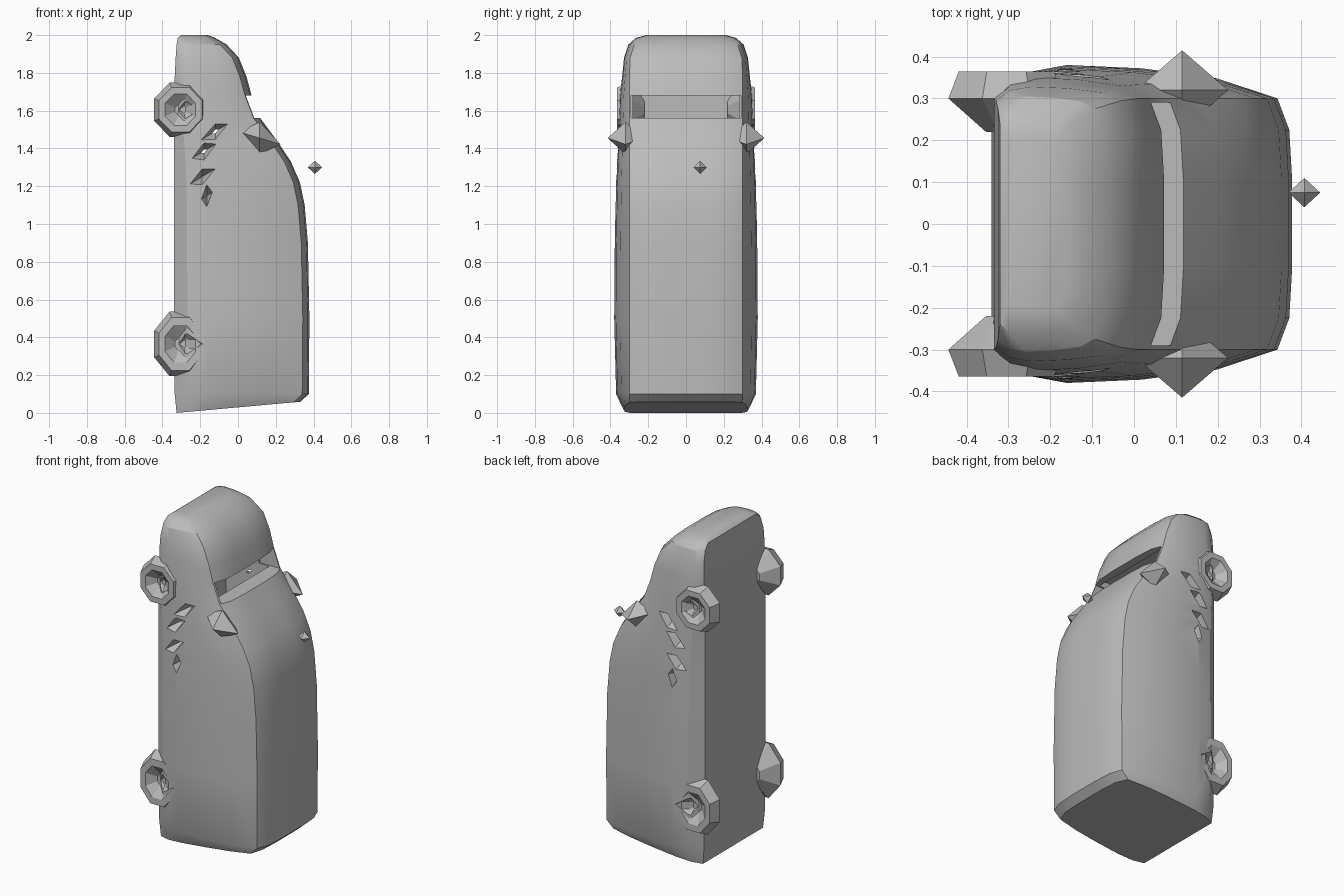
import bpy, bmesh, math
from mathutils import Vector

cube = bpy.data.objects.get("Cube")
if cube:
    bpy.data.objects.remove(cube, do_unlink=True)

grey = bpy.data.materials.new("plain grey")
grey.use_nodes = True
COLOR = (0.5, 0.5, 0.5, 1)
grey.diffuse_color = COLOR
grey.node_tree.nodes["Principled BSDF"].inputs["Base Color"].default_value = COLOR


def finish(name, bm):
    bmesh.ops.recalc_face_normals(bm, faces=bm.faces)
    mesh = bpy.data.meshes.new(name)
    bm.to_mesh(mesh)
    bm.free()
    mesh.materials.append(grey)
    ob = bpy.data.objects.new(name, mesh)
    bpy.context.collection.objects.link(ob)
    return ob


def loft(name, rings):
    """Skin a list of equal-length point rings and cap both ends."""
    bm = bmesh.new()
    rows = [[bm.verts.new(p) for p in ring] for ring in rings]
    n = len(rows[0])
    for a, b in zip(rows, rows[1:]):
        for i in range(n):
            j = (i + 1) % n
            bm.faces.new((a[i], a[j], b[j], b[i]))
    bm.faces.new(rows[0])
    bm.faces.new(rows[-1])
    return finish(name, bm)


def diamond(name, c, r, shear=0.0):
    """Eight-sided gem with radii r; shear slides z along x."""
    bm = bmesh.new()
    c = Vector(c)
    ring = [bm.verts.new(c + Vector((x * r[0], 0, z * r[2] + shear * x * r[0])))
            for x, z in ((1, 0), (0, 1), (-1, 0), (0, -1))]
    for s in (-1, 1):
        tip = bm.verts.new(c + Vector((0, s * r[1], 0)))
        for i in range(4):
            bm.faces.new((ring[i], ring[(i + 1) % 4], tip))
    return finish(name, bm)


def box(name, lo, hi):
    bm = bmesh.new()
    bmesh.ops.create_cube(bm, size=1)
    for v in bm.verts:
        v.co = [l + (h - l) * (c + 0.5) for l, h, c in zip(lo, hi, v.co)]
    return finish(name, bm)


def cut(target, cutter):
    """Subtract the cutter from the target and discard it."""
    cutter.hide_render = True
    mod = target.modifiers.new("cut", 'BOOLEAN')
    mod.operation = 'DIFFERENCE'
    mod.solver = 'EXACT'
    mod.object = cutter
    bpy.context.view_layer.objects.active = target
    bpy.ops.object.modifier_apply(modifier=mod.name)
    bpy.data.objects.remove(cutter, do_unlink=True)


def section(z, xb, xt, hw, tilt=0.0):
    """Cross-section from flat underside (xb) to roof (xt), half width hw."""
    e = 0.30 if hw > 0.33 else hw * 0.9
    w = xt - xb
    d = min(0.035, 0.2 * w)
    half = [(xb, e), (xb + 0.1 * w, e + 0.75 * (hw - e)), (xb + 0.25 * w, hw),
            (xb + 0.5 * w, e + 0.9 * (hw - e)), (xb + 0.75 * w, e + 0.6 * (hw - e)),
            (xt - d, e), (xt - 0.2 * d, e * 0.75), (xt, e * 0.35)]
    pts = half + [(x, -y) for x, y in reversed(half)]
    return [(x, y, z + tilt * (x - xb)) for x, y in pts]


# Body: tail at the bottom, nose at the top, roof towards +x
STATIONS = [(0.10, -0.335, 0.375, 0.37), (0.5, -0.34, 0.378, 0.38),
            (0.9, -0.34, 0.37, 0.377), (1.1, -0.34, 0.353, 0.373),
            (1.22, -0.34, 0.328, 0.37), (1.33, -0.34, 0.28, 0.365),
            (1.45, -0.34, 0.20, 0.36), (1.56, -0.34, 0.118, 0.355),
            (1.68, -0.335, 0.072, 0.35), (1.78, -0.335, 0.045, 0.338),
            (1.88, -0.33, 0.005, 0.328), (1.95, -0.325, -0.06, 0.305),
            (1.985, -0.32, -0.12, 0.265), (2.0, -0.30, -0.16, 0.21)]
rings = [section(0.0, -0.325, 0.33, 0.33, 0.09)]
rings += [section(*s) for s in STATIONS]
body = loft("van_body", rings)

# Open windscreen slot and the cabin behind it
cut(body, box("cabin_cutter", (-0.28, -0.28, 1.30), (0.02, 0.28, 1.72)))
cut(body, box("windscreen_cutter", (-0.05, -0.29, 1.56), (0.3, 0.29, 1.68)))

# Broken side openings, stepping diagonally down each side, and wheel wells
PITS = [(-0.12, 1.49, 0.085, 0.05), (-0.18, 1.385, 0.075, 0.05),
        (-0.19, 1.25, 0.075, 0.045), (-0.165, 1.15, 0.03, 0.06)]
WHEELS = [("front", 1.605, 0.155), ("rear", 0.365, 0.185)]
for s in (-1, 1):
    for x, z, rx, rz in PITS:
        cut(body, diamond("pit_cutter", (x, s * 0.375, z), (rx, 0.12, rz), 0.6))
    for _, z, rz in WHEELS:
        cut(body, diamond("well_cutter", (-0.28, s * 0.385, z), (0.11, 0.09, 0.09)))

# Wheels: faceted bulges with a dished hub
for name, zc, rz in WHEELS:
    for side, s in (("left", 1), ("right", -1)):
        prof = [(0.22, 0.35), (0.30, 1.0), (0.365, 0.82), (0.365, 0.58), (0.32, 0.2)]
        wheel = []
        for y, k in prof:
            wheel.append([(-0.305 + 0.15 * k * math.cos(a), s * y, zc + rz * k * math.sin(a))
                          for a in (math.pi * (i + 0.5) / 4 for i in range(8))])
        loft(f"{name}_{side}_wheel", wheel)

# Pointed wing mirrors
for side, s in (("left", 1), ("right", -1)):
    diamond(f"{side}_mirror", (0.115, s * 0.32, 1.455), (0.11, 0.095, 0.085), -0.3)

# Small loose gem above the roof
diamond("roof_gem", (0.407, 0.075, 1.30), (0.038, 0.035, 0.035))

# Smooth shading with sharp creases on the body
bpy.ops.object.select_all(action='DESELECT')
body.select_set(True)
bpy.context.view_layer.objects.active = body
bpy.ops.object.shade_smooth_by_angle(angle=math.radians(28))
